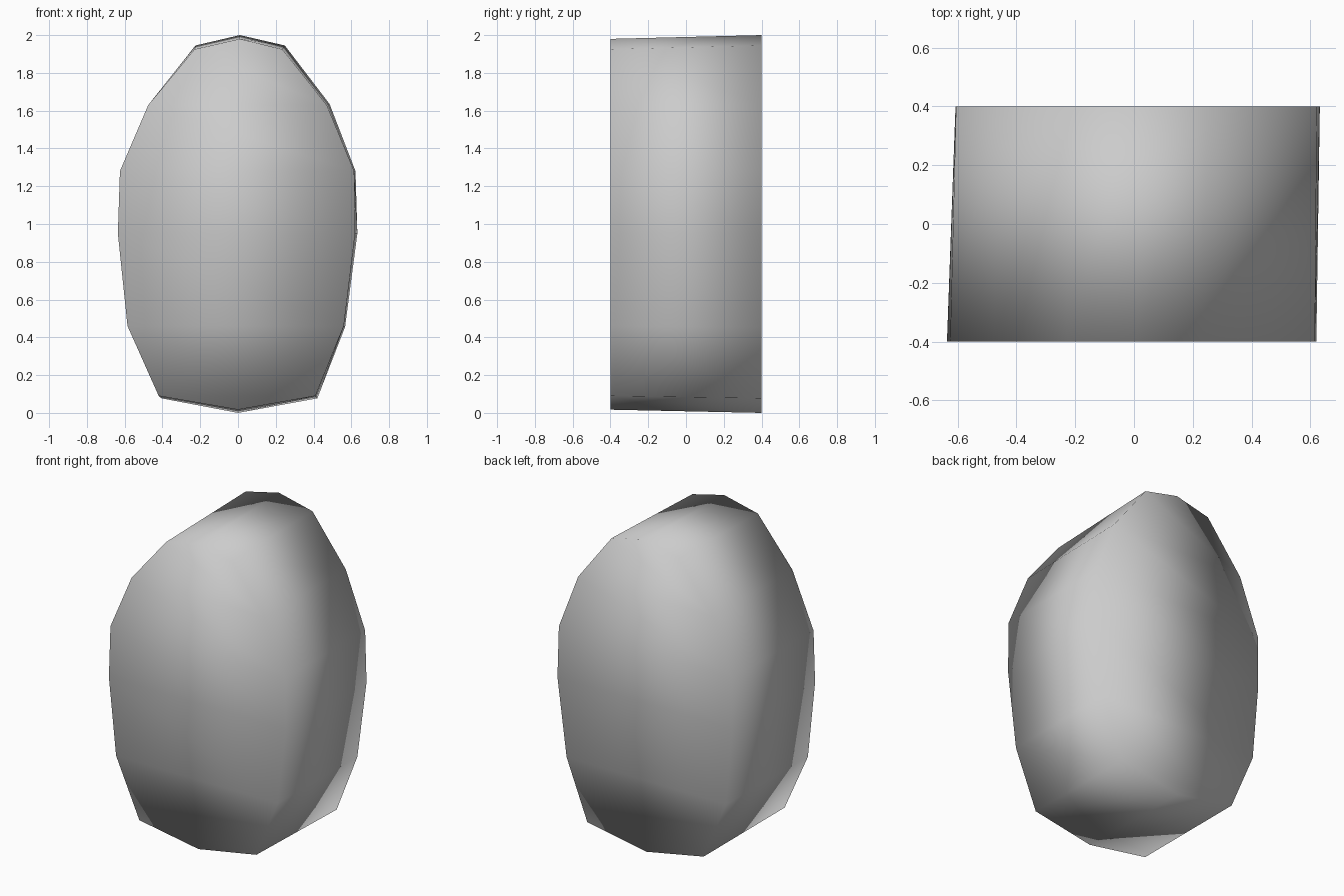
import bpy, bmesh

if "Cube" in bpy.data.objects:
    bpy.data.objects.remove(bpy.data.objects["Cube"])

# Outline rows from top to bottom: left x, right x, z
FRONT = [(-0.23, 0.235, 1.925), (-0.475, 0.47, 1.63), (-0.625, 0.615, 1.28),
         (-0.636, 0.62, 0.95), (-0.585, 0.56, 0.46), (-0.42, 0.41, 0.09)]
BACK = [(-0.225, 0.248, 1.945), (-0.47, 0.485, 1.635), (-0.605, 0.622, 1.28),
        (-0.607, 0.632, 0.95), (-0.565, 0.567, 0.455), (-0.405, 0.42, 0.077)]

bm = bmesh.new()


def add_end(rows, y, top, bottom, flip):
    """Egg-shaped end face made of strips; returns its rim loop."""
    t, b = bm.verts.new((0.01, y, top)), bm.verts.new((0.0, y, bottom))
    left = [t] + [bm.verts.new((l, y, z)) for l, r, z in rows] + [b]
    right = [t] + [bm.verts.new((r, y, z)) for l, r, z in rows] + [b]
    for i in range(len(left) - 1):
        strip = list(dict.fromkeys([left[i], left[i + 1], right[i + 1], right[i]]))
        bm.faces.new(strip[::-1] if flip else strip)
    return left + right[-2:0:-1]


# Two ends joined by the side wall
front = add_end(FRONT, -0.4, 1.98, 0.017, False)
back = add_end(BACK, 0.4, 2.0, 0.0, True)
n = len(front)
for i in range(n):
    j = (i + 1) % n
    bm.faces.new((front[j], front[i], back[i], back[j]))
bmesh.ops.recalc_face_normals(bm, faces=bm.faces[:])

# The shading runs smoothly over the rim, so every face is smooth
for f in bm.faces:
    f.smooth = True

mesh = bpy.data.meshes.new("egg_block")
bm.to_mesh(mesh)
bm.free()
obj = bpy.data.objects.new("egg_block", mesh)
bpy.context.collection.objects.link(obj)
